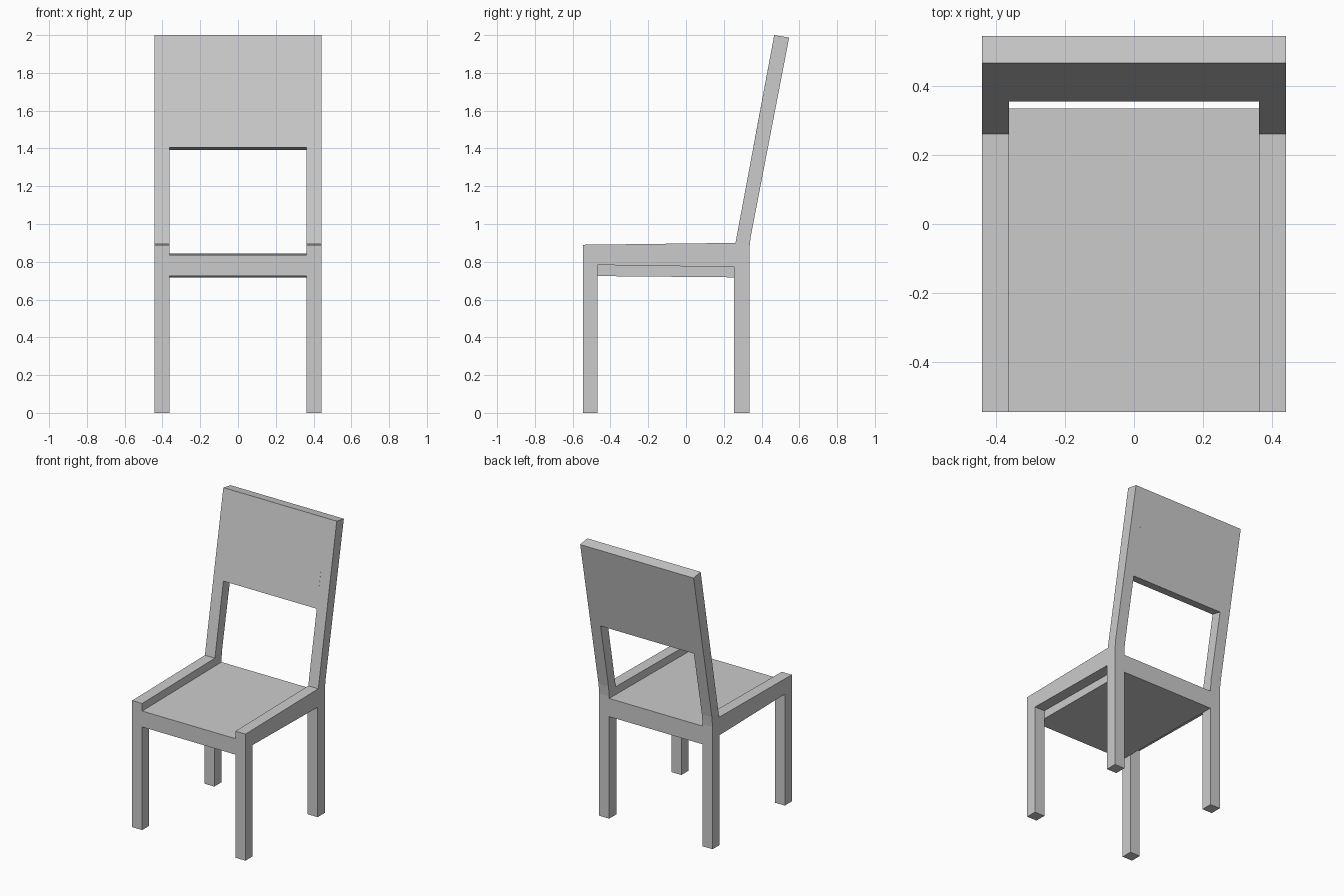
import bpy
import bmesh
from mathutils import Vector

if "Cube" in bpy.data.objects:
    bpy.data.objects.remove(bpy.data.objects["Cube"], do_unlink=True)

GREY = (0.6, 0.6, 0.6, 1)
grey = bpy.data.materials.new("light grey")
grey.use_nodes = True
grey.diffuse_color = GREY
grey.node_tree.nodes["Principled BSDF"].inputs["Base Color"].default_value = GREY

INNER, OUTER = 0.363, 0.441


def extrude_profile(name, profile, x0, x1):
    """Extrude a side profile of (y, z) points from x0 to x1."""
    bm = bmesh.new()
    face = bm.faces.new([bm.verts.new((x0, y, z)) for y, z in profile])
    result = bmesh.ops.extrude_face_region(bm, geom=[face])
    verts = [v for v in result["geom"] if isinstance(v, bmesh.types.BMVert)]
    bmesh.ops.translate(bm, verts=verts, vec=Vector((x1 - x0, 0, 0)))
    bmesh.ops.recalc_face_normals(bm, faces=bm.faces[:])
    mesh = bpy.data.meshes.new(name)
    bm.to_mesh(mesh)
    bm.free()
    mesh.materials.append(grey)
    obj = bpy.data.objects.new(name, mesh)
    bpy.context.collection.objects.link(obj)
    return obj


# Side frames: front leg, seat rail, back leg and leaning back post in one piece
frame = [(-0.546, 0), (-0.468, 0), (-0.468, 0.783), (0.255, 0.772),
         (0.255, 0), (0.335, 0), (0.335, 0.86), (0.342, 0.93),
         (0.546, 1.987), (0.467, 2.0), (0.262, 0.9), (-0.546, 0.89)]
extrude_profile("left_side_frame", frame, INNER, OUTER)
extrude_profile("right_side_frame", frame, -OUTER, -INNER)

# Seat slab, sunk between the rails
seat = [(-0.546, 0.725), (0.335, 0.717), (0.335, 0.845), (-0.546, 0.837)]
extrude_profile("seat", seat, -INNER, INNER)

# Backrest panel between the leaning posts
backrest = [(0.356, 1.406), (0.431, 1.391), (0.546, 1.987), (0.467, 2.0)]
extrude_profile("backrest", backrest, -INNER, INNER)
